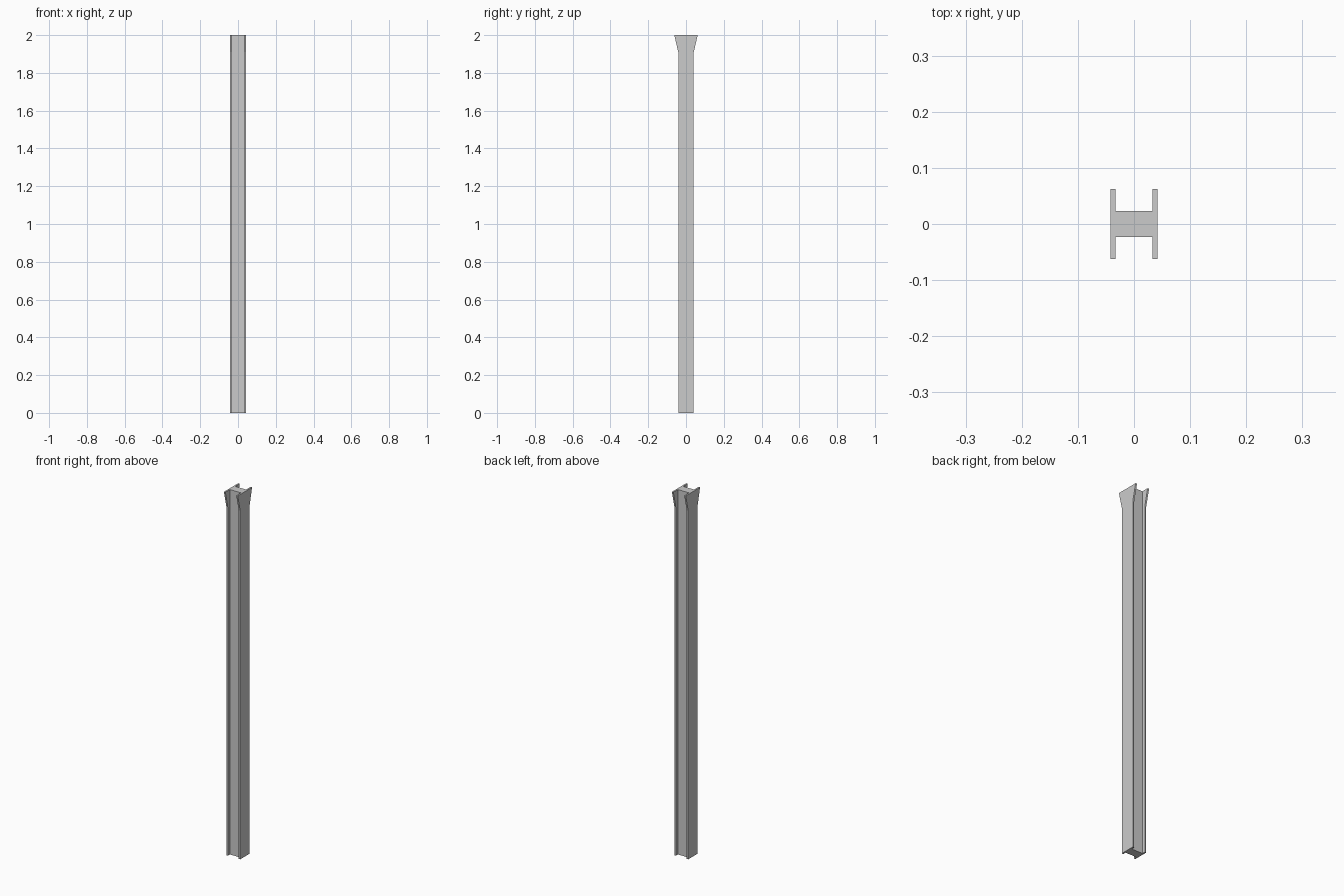
import bpy, bmesh

if "Cube" in bpy.data.objects:
    bpy.data.objects.remove(bpy.data.objects["Cube"])

X_OUT, X_IN, WEB = 0.042, 0.033, 0.023

def h_profile(half_depth):
    # quarter outline of the H section, mirrored to all four quadrants
    q = [(X_OUT, half_depth), (X_IN, half_depth), (X_IN, WEB)]
    right_back = q
    left_back = [(-x, y) for x, y in reversed(q)]
    left_front = [(-x, -y) for x, y in q]
    right_front = [(x, -y) for x, y in reversed(q)]
    return right_back + left_back + left_front + right_front

# H-section post lofted through three levels, flanges flaring at the top
bm = bmesh.new()
rings = []
for z, depth in [(0, 0.041), (1.91, 0.041), (2.0, 0.062)]:
    rings.append([bm.verts.new((x, y, z)) for x, y in h_profile(depth)])
for low, high in zip(rings, rings[1:]):
    n = len(low)
    for i in range(n):
        j = (i + 1) % n
        bm.faces.new((low[i], low[j], high[j], high[i]))

# Caps: two flange ends and the web end
for ring in (rings[0], rings[-1]):
    bm.faces.new(ring)
bmesh.ops.recalc_face_normals(bm, faces=bm.faces)
bmesh.ops.triangulate(bm, faces=[f for f in bm.faces if len(f.verts) > 4])

mesh = bpy.data.meshes.new("h_post")
bm.to_mesh(mesh)
bm.free()
bpy.context.collection.objects.link(bpy.data.objects.new("h_post", mesh))
